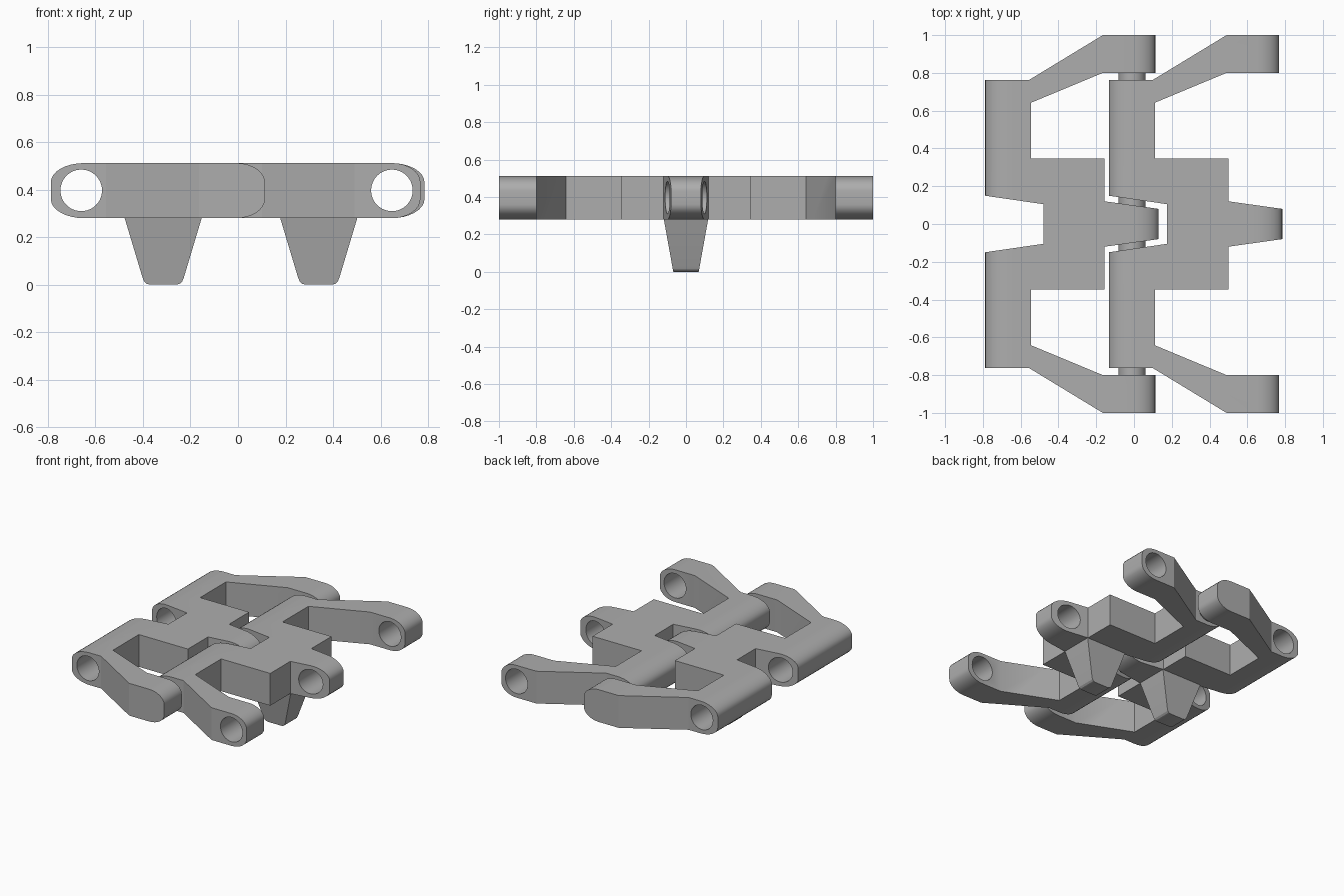
import bpy, bmesh
from math import cos, sin, pi, radians

if "Cube" in bpy.data.objects:
    bpy.data.objects.remove(bpy.data.objects["Cube"])

BOTTOM, TOP = 0.28, 0.512
PIN_Z = 0.397
PITCH = 0.655

steel = bpy.data.materials.new("grey_steel")
steel.use_nodes = True
steel.diffuse_color = (0.42, 0.42, 0.42, 1)
steel.node_tree.nodes["Principled BSDF"].inputs["Base Color"].default_value = (0.42, 0.42, 0.42, 1)


def loft(name, rings):
    """Skin a series of equal-length point rings and cap both ends."""
    bm = bmesh.new()
    loops = [[bm.verts.new(p) for p in ring] for ring in rings]
    for a, b in zip(loops, loops[1:]):
        for i in range(len(a)):
            j = (i + 1) % len(a)
            bm.faces.new((a[i], a[j], b[j], b[i]))
    bm.faces.new(loops[0])
    bm.faces.new(loops[-1])
    bmesh.ops.recalc_face_normals(bm, faces=bm.faces)
    mesh = bpy.data.meshes.new(name)
    bm.to_mesh(mesh)
    bm.free()
    mesh.materials.append(steel)
    obj = bpy.data.objects.new(name, mesh)
    bpy.context.collection.objects.link(obj)
    return obj


def rod(name, x, radius, half_length):
    ring = [(x + radius * cos(a * pi / 24), PIN_Z + radius * sin(a * pi / 24)) for a in range(48)]
    return loft(name, [[(px, y, pz) for px, pz in ring] for y in (-half_length, half_length)])


def select(obj):
    bpy.ops.object.select_all(action="DESELECT")
    obj.select_set(True)
    bpy.context.view_layer.objects.active = obj


def cut(obj, cutter, operation):
    """Apply a boolean and discard its cutter."""
    mod = obj.modifiers.new("cut", "BOOLEAN")
    mod.operation, mod.object, mod.solver = operation, cutter, "EXACT"
    select(obj)
    bpy.ops.object.modifier_apply(modifier=mod.name)
    bpy.data.objects.remove(cutter)


def smooth(obj):
    select(obj)
    bpy.ops.object.shade_smooth_by_angle(angle=radians(25))


def rounded_side(front, back, back_round):
    """Side profile with elliptical corners at both ends."""
    rz, pts = 0.08, []
    corners = ((back, -back_round, TOP - rz, 0), (front, 0.14, TOP - rz, 1),
               (front, 0.14, BOTTOM + rz, 2), (back, -back_round, BOTTOM + rz, 3))
    for x, shift, z, quarter in corners:
        for k in range(9):
            a = (quarter + k / 8) * pi / 2
            pts.append((x + shift + abs(shift) * cos(a), z + rz * sin(a)))
    return pts


def link(name, dx, open_holes):
    # Plan outline, half of it mirrored across the middle
    half = [(-0.48, 0.105), (-0.79, 0.15), (-0.79, 0.763), (-0.555, 0.763), (-0.165, 1.0),
            (0.113, 1.0), (0.113, 0.8), (-0.165, 0.8), (-0.545, 0.642), (-0.545, 0.348),
            (-0.155, 0.348), (-0.155, 0.12), (0.13, 0.08)]
    plan = half + [(x, -y) for x, y in reversed(half)]
    body = loft(name + "_body", [[(x + dx, y, z) for x, y in plan] for z in (BOTTOM, TOP)])

    # Rounded hinge ends, the tongue reaching further than the arms
    arm, tongue = rounded_side(-0.788, 0.113, 0.12), rounded_side(-0.788, 0.13, 0.14)
    stations = ((-1.1, arm), (-0.5, arm), (-0.4, tongue), (0.4, tongue), (0.5, arm), (1.1, arm))
    envelope = loft("envelope", [[(x + dx, y, z) for x, z in side] for y, side in stations])
    cut(body, envelope, "INTERSECT")

    # Pin holes
    cut(body, rod("hole", dx - 0.66, 0.0875, 0.9), "DIFFERENCE")
    if open_holes:
        cut(body, rod("hole", dx - 0.007, 0.0875, 1.1), "DIFFERENCE")
    smooth(body)

    # Guide tooth, tapered and rounded at the tip
    side = [(0.165, 0.29), (0.087, 0.03), (0.08, 0.013), (0.07, 0.004), (0.055, 0)]
    side += [(-x, z) for x, z in reversed(side)]
    tooth = loft(name + "_guide_tooth",
                 [[(dx - 0.315 + x, s * (0.068 + 0.18 * z), z) for x, z in side] for s in (-1, 1)])
    smooth(tooth)


link("first_link", 0, False)
link("second_link", PITCH, True)
smooth(rod("hinge_pin", -0.01, 0.072, 0.9))
